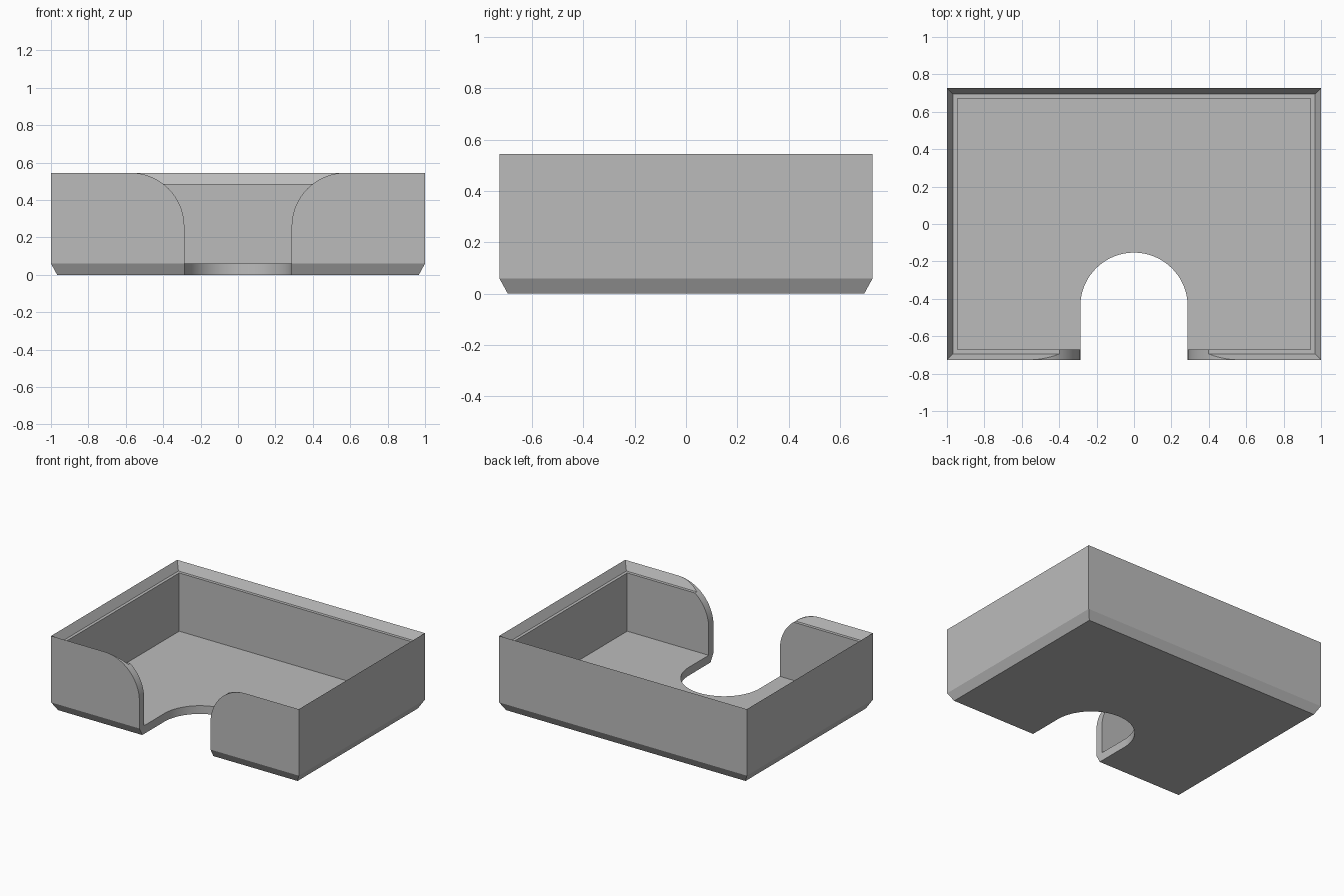
import bpy, bmesh
from math import sin, cos, pi, radians

cube = bpy.data.objects.get("Cube")
if cube:
    bpy.data.objects.remove(cube, do_unlink=True)

HALF_X, HALF_Y, TOP = 1.0, 0.727, 0.545
LIP = 0.033        # inset of the bottom chamfer and the rim slope
WALL = 0.055       # wall thickness
STEP = 0.06        # floor thickness and rim depth
R = 0.287          # notch radius

grey = bpy.data.materials.new("light grey")
grey.use_nodes = True
colour = (0.5, 0.5, 0.5, 1)
grey.diffuse_color = colour
grey.node_tree.nodes["Principled BSDF"].inputs["Base Color"].default_value = colour


def make_object(name, bm):
    bmesh.ops.recalc_face_normals(bm, faces=bm.faces)
    mesh = bpy.data.meshes.new(name)
    bm.to_mesh(mesh)
    bm.free()
    mesh.materials.append(grey)
    obj = bpy.data.objects.new(name, mesh)
    bpy.context.collection.objects.link(obj)
    return obj


def prism(name, outline, push):
    """Closed outline of 3D points extruded along a vector."""
    bm = bmesh.new()
    face = bm.faces.new([bm.verts.new(p) for p in outline])
    out = bmesh.ops.extrude_face_region(bm, geom=[face])
    moved = [v for v in out["geom"] if isinstance(v, bmesh.types.BMVert)]
    bmesh.ops.translate(bm, verts=moved, vec=push)
    return make_object(name, bm)


# Tray: rectangular rings from the underside, over the rim, to the inner floor
profile = [(LIP, 0), (0, STEP), (0, TOP), (LIP, TOP - STEP),
           (WALL, TOP - STEP), (WALL, STEP)]
bm = bmesh.new()
rings = []
for inset, z in profile:
    x, y = HALF_X - inset, HALF_Y - inset
    rings.append([bm.verts.new((sx * x, sy * y, z))
                  for sx, sy in ((-1, -1), (1, -1), (1, 1), (-1, 1))])
for a, b in zip(rings, rings[1:]):
    for i in range(4):
        j = (i + 1) % 4
        bm.faces.new((a[i], a[j], b[j], b[i]))
bm.faces.new(rings[0])
bm.faces.new(rings[-1])
tray = make_object("tray", bm)

# Rounded slot through the floor
steps = 40
arc = [(R * cos(pi * i / steps), -0.44 + R * sin(pi * i / steps), -0.1)
       for i in range(steps + 1)]
floor_cutter = prism("floor_slot_cutter", [(R, -0.9, -0.1)] + arc + [(-R, -0.9, -0.1)],
                     (0, 0, 0.3))

# Flared opening through the front wall
steps = 24
flare = [(2 * R - R * cos(pi / 2 * i / steps), TOP - R + R * sin(pi / 2 * i / steps))
         for i in range(steps + 1)]
right_side = [(R, -0.1)] + flare + [(2 * R, 0.7)]
half = [(x, -0.9, z) for x, z in right_side]
mirrored = [(-x, y, z) for x, y, z in reversed(half)]
front_cutter = prism("front_opening_cutter", half + mirrored, (0, 0.3, 0))

# Cut both openings and apply
for cutter in (front_cutter, floor_cutter):
    mod = tray.modifiers.new(cutter.name, 'BOOLEAN')
    mod.operation = 'DIFFERENCE'
    mod.solver = 'EXACT'
    mod.object = cutter
bpy.context.view_layer.update()
evaluated = tray.evaluated_get(bpy.context.evaluated_depsgraph_get())
result = bpy.data.meshes.new_from_object(evaluated)
tray.modifiers.clear()
tray.data = result
for cutter in (front_cutter, floor_cutter):
    bpy.data.objects.remove(cutter, do_unlink=True)

# Smooth the curved cuts, keep the chamfers crisp
bpy.ops.object.select_all(action='DESELECT')
tray.select_set(True)
bpy.context.view_layer.objects.active = tray
bpy.ops.object.shade_smooth_by_angle(angle=radians(20))
